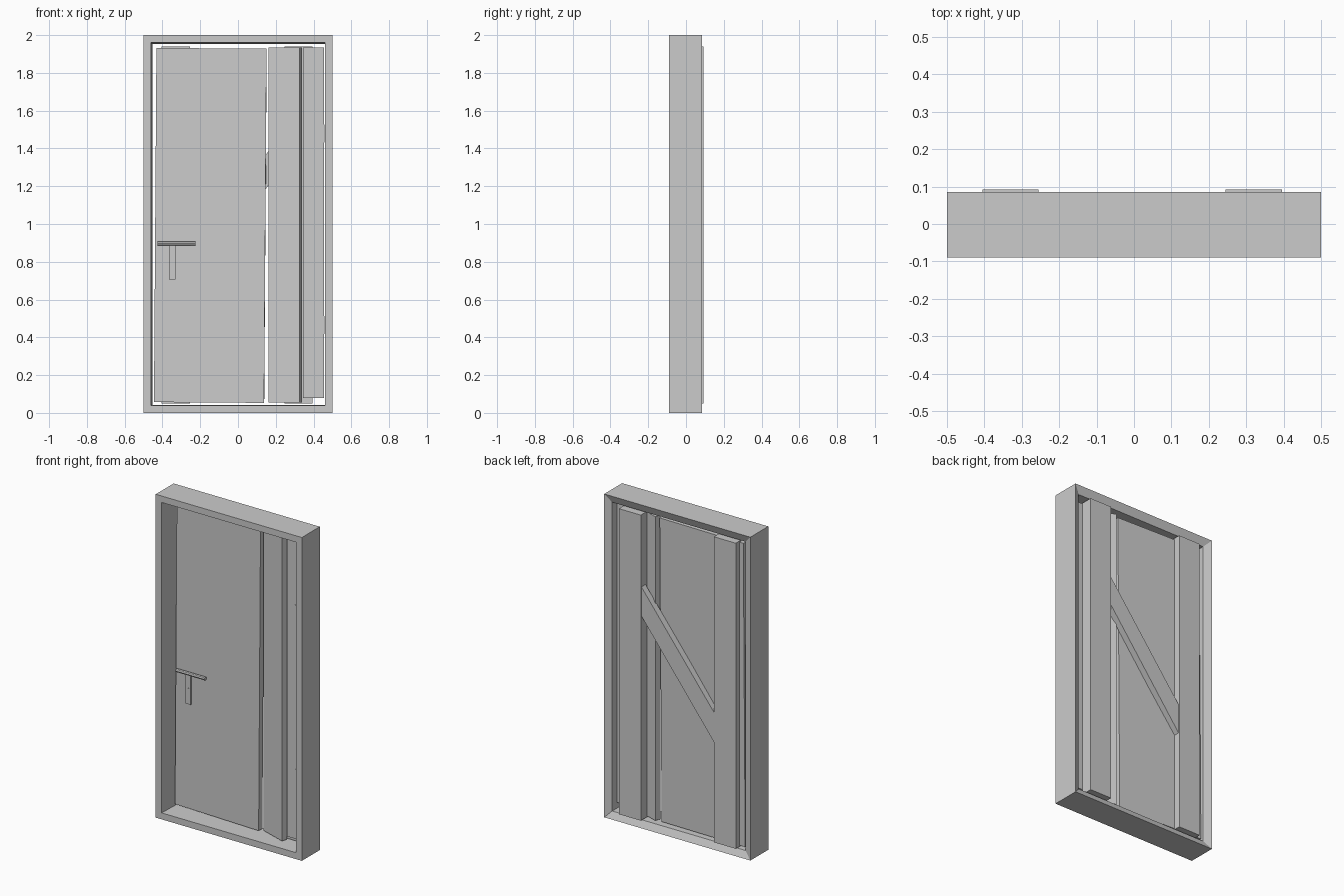
import bpy
import bmesh
from math import radians
from mathutils import Matrix

old = bpy.data.objects.get("Cube")
if old:
    bpy.data.objects.remove(old, do_unlink=True)

grey = bpy.data.materials.new("plain grey")
grey.use_nodes = True
colour = (0.6, 0.6, 0.6, 1)
grey.diffuse_color = colour
grey.node_tree.nodes["Principled BSDF"].inputs["Base Color"].default_value = colour


def finish(name, bm):
    bmesh.ops.recalc_face_normals(bm, faces=bm.faces)
    mesh = bpy.data.meshes.new(name)
    bm.to_mesh(mesh)
    bm.free()
    mesh.materials.append(grey)
    obj = bpy.data.objects.new(name, mesh)
    bpy.context.collection.objects.link(obj)
    return obj


def box(name, x, y, z, turn=0, lean=0):
    """Box from (min, max) ranges, turned about z and leaned about y."""
    bm = bmesh.new()
    size = [b - a for a, b in (x, y, z)]
    bmesh.ops.create_cube(bm, size=1, matrix=Matrix.Diagonal((*size, 1)))
    obj = finish(name, bm)
    obj.location = [(a + b) / 2 for a, b in (x, y, z)]
    obj.rotation_euler = (0, radians(lean), radians(turn))
    return obj


def ring(bm, x0, x1, z0, z1, y):
    corners = ((x0, z0), (x1, z0), (x1, z1), (x0, z1))
    return [bm.verts.new((x, y, z)) for x, z in corners]


# Frame: flat front, back faces sloping in to the opening
bm = bmesh.new()
loops = [
    ring(bm, -0.5, 0.5, 0, 2, -0.09),
    ring(bm, -0.5, 0.5, 0, 2, 0.085),
    ring(bm, -0.452, 0.46, 0.042, 1.952, 0.065),
    ring(bm, -0.46, 0.46, 0.04, 1.96, -0.09),
]
for i, loop in enumerate(loops):
    after = loops[(i + 1) % len(loops)]
    for j in range(4):
        k = (j + 1) % 4
        bm.faces.new((loop[j], loop[k], after[k], after[j]))
finish("door_frame", bm)

# Door planks, set a little crooked
box("wide_plank", (-0.438, 0.145), (0.012, 0.048), (0.055, 1.93), -1.5, 0.4)
box("middle_plank", (0.162, 0.336), (-0.009, 0.027), (0.055, 1.935), -18.5)
box("narrow_plank", (0.343, 0.456), (-0.012, 0.022), (0.08, 1.935))

# Upright boards on the back
box("right_back_board", (-0.405, -0.255), (0.04, 0.092), (0.05, 1.94))
box("left_back_board", (0.245, 0.395), (0.02, 0.092), (0.05, 1.94))

# Diagonal brace between the boards
bm = bmesh.new()
profile = ((-0.256, 0.66), (0.246, 1.315), (0.246, 1.495), (-0.256, 0.845))
face = bm.faces.new([bm.verts.new((x, 0.046, z)) for x, z in profile])
grown = bmesh.ops.extrude_face_region(bm, geom=[face])["geom"]
bmesh.ops.translate(bm, vec=(0, 0.04, 0),
                    verts=[v for v in grown if isinstance(v, bmesh.types.BMVert)])
finish("diagonal_brace", bm)

# Hinges
for name, z in (("lower_hinge", 0.465), ("upper_hinge", 1.48)):
    box(name, (0.4, 0.458), (-0.017, -0.01), (z - 0.048, z + 0.048))

# Handle: key plate with raised keyhole, and a lever bar
box("key_plate", (-0.365, -0.33), (0.008, 0.03), (0.705, 0.9))
box("keyhole", (-0.355, -0.34), (0.005, 0.02), (0.73, 0.805))
bm = bmesh.new()
bmesh.ops.create_cone(bm, cap_ends=True, segments=8, radius1=0.011, radius2=0.011,
                      depth=0.2, matrix=Matrix.Rotation(radians(90), 4, "Y"))
lever = finish("lever_handle", bm)
lever.location = (-0.325, 0.004, 0.897)
